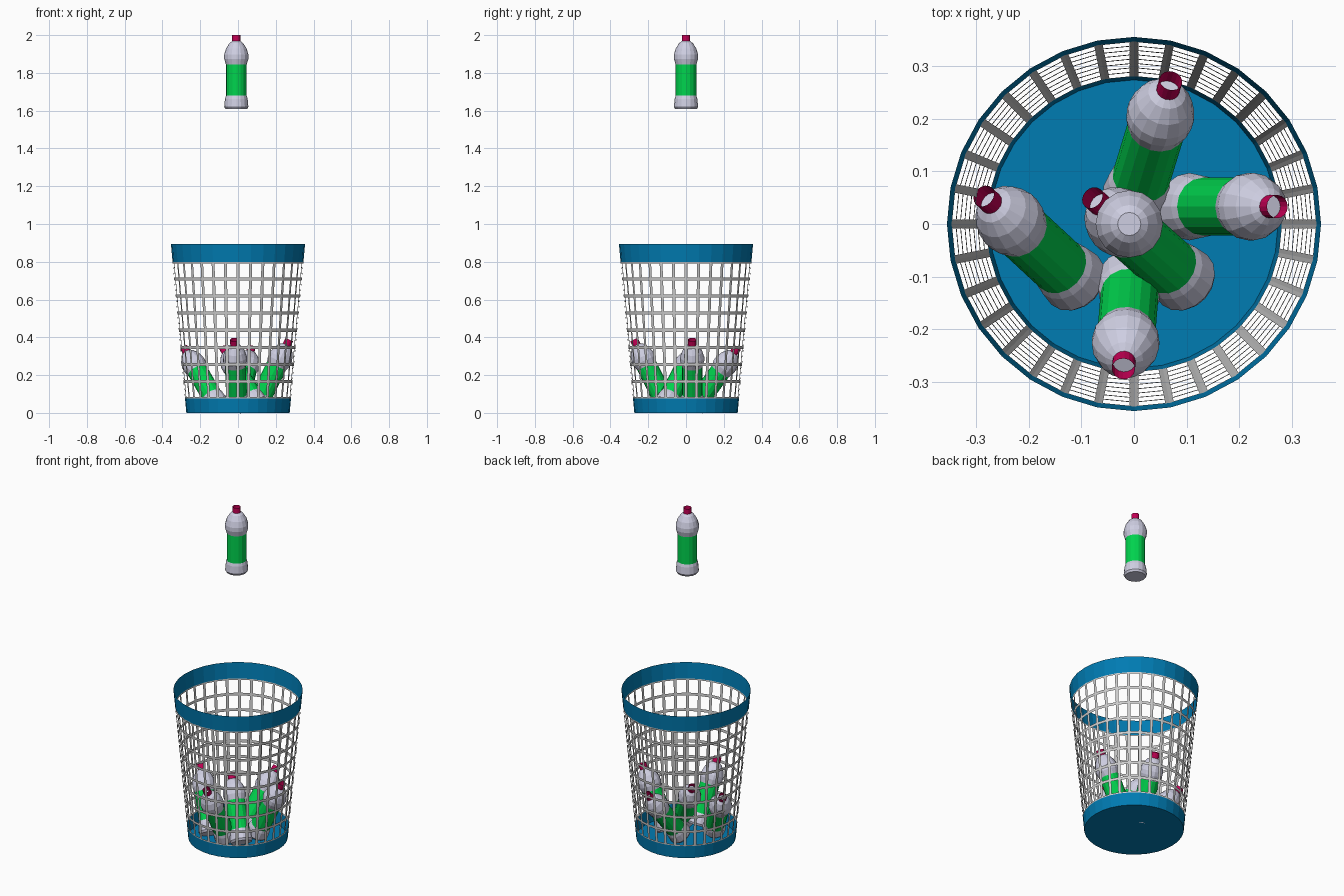
import bpy, bmesh, math
from mathutils import Vector, Matrix

if "Cube" in bpy.data.objects:
    bpy.data.objects.remove(bpy.data.objects["Cube"])


def material(name, rgb):
    m = bpy.data.materials.new(name)
    m.diffuse_color = (*rgb, 1)
    m.use_nodes = True
    m.node_tree.nodes["Principled BSDF"].inputs["Base Color"].default_value = m.diffuse_color
    return m


BLUE = material("blue_plastic", (0.0, 0.2, 0.45))
GREEN = material("green_label", (0.0, 0.65, 0.075))
RED = material("red_cap", (0.55, 0.0, 0.09))
PALE = material("pale_plastic", (0.62, 0.62, 0.76))


def finish(bm, name, mats):
    mesh = bpy.data.meshes.new(name)
    bm.to_mesh(mesh)
    bm.free()
    for m in mats:
        mesh.materials.append(m)
    ob = bpy.data.objects.new(name, mesh)
    bpy.context.collection.objects.link(ob)
    return ob


def lathe(bm, profile, sides, slots=None, cap_start=False):
    """Revolve (radius, z) points; slots gives a material per strip."""
    rings = [[bm.verts.new((r * math.sin(2 * math.pi * i / sides),
                            -r * math.cos(2 * math.pi * i / sides), z))
              for i in range(sides)] for r, z in profile]
    for k in range(len(rings) - 1):
        a, b = rings[k], rings[k + 1]
        for i in range(sides):
            j = (i + 1) % sides
            f = bm.faces.new((a[i], a[j], b[j], b[i]))
            f.material_index = slots[k] if slots else 0
    if cap_start:
        bm.faces.new(rings[0][::-1])
    return rings


# Basket: thin conical shell with 32 sides
SIDES = 32


def shell(z):
    return (0.2735 + 0.082 * z / 0.9, z)


bm = bmesh.new()
lathe(bm, [shell(0), shell(0.075)], SIDES, cap_start=True)
finish(bm, "basket_base", [BLUE])

bm = bmesh.new()
lathe(bm, [shell(0.8), shell(0.895)], SIDES)
finish(bm, "basket_rim", [BLUE])

# Lattice: grid with the middle of every cell cut out
bm = bmesh.new()
lathe(bm, [shell(0.075 + 0.725 * k / 8) for k in range(9)], SIDES)
bm.normal_update()
cells = bm.faces[:]
bmesh.ops.inset_individual(bm, faces=cells, thickness=0.0115)
bmesh.ops.delete(bm, geom=cells, context='FACES')
finish(bm, "basket_lattice", [])

# Bottle: body, label strip and open cap tube in one lathe
LENGTH = 0.392
PROFILE = [(0.057, 0), (0.064, 0.012), (0.060, 0.055), (0.055, 0.071),
           (0.055, 0.236), (0.064, 0.266), (0.064, 0.290), (0.054, 0.322),
           (0.036, 0.350), (0.022, 0.360)]
STRIPS = [0, 0, 0, 1, 0, 0, 0, 0, 0]


def bottle(name, base, tip):
    bm = bmesh.new()
    rings = lathe(bm, PROFILE, 16, STRIPS, cap_start=True)
    bm.faces.new(rings[-1])
    lathe(bm, [(0.022, 0.360), (0.022, LENGTH)], 16, [2])
    ob = finish(bm, name, [PALE, GREEN, RED])
    axis = (Vector(tip) - Vector(base)).normalized()
    ob.matrix_world = (Matrix.Translation(Vector(tip) - axis * LENGTH)
                       @ axis.to_track_quat('Z', 'Y').to_matrix().to_4x4())


bottle("falling_bottle", (-0.009, 0, 1.6), (-0.009, 0, 2.0))
bottle("back_bottle", (0.002, 0.049, 0.036), (0.070, 0.272, 0.345))
bottle("left_bottle", (-0.107, -0.112, 0.036), (-0.285, 0.053, 0.345))
bottle("middle_bottle", (0.103, -0.112, 0.036), (-0.079, 0.050, 0.345))
bottle("front_bottle", (-0.006, -0.103, 0.036), (-0.020, -0.275, 0.388))
bottle("right_bottle", (0.1, 0.033, 0.036), (0.272, 0.033, 0.388))
